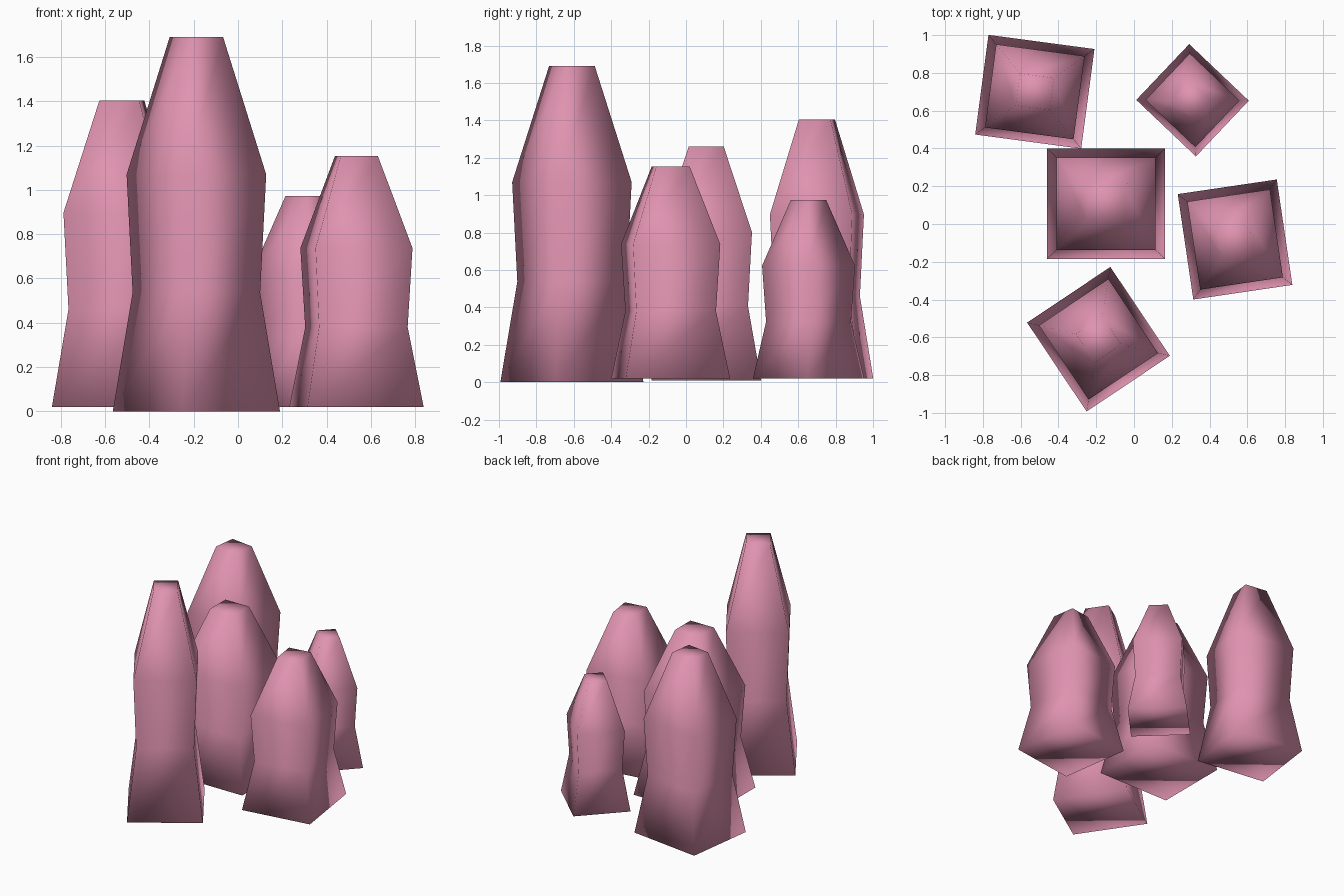
import bpy, bmesh, math

if "Cube" in bpy.data.objects:
    bpy.data.objects.remove(bpy.data.objects["Cube"])

pink = bpy.data.materials.new("pink_crystal")
pink.diffuse_color = (0.74, 0.29, 0.43, 1)
pink.use_nodes = True
pink.node_tree.nodes["Principled BSDF"].inputs["Base Color"].default_value = pink.diffuse_color

# Shared profile: (height fraction, width fraction) for base, waist, shoulder, top
PROFILE = [(0, 1), (0.318, 0.763), (0.633, 0.835), (1, 0.32)]


def pillar(name, x, y, z0, z1, width, depth, angle):
    """Square column lofted through the profile, capped and fully smooth."""
    bm = bmesh.new()
    rings = []
    for t, s in PROFILE:
        rings.append([bm.verts.new((sx * width * s / 2, sy * depth * s / 2, t * (z1 - z0)))
                      for sx, sy in ((-1, -1), (1, -1), (1, 1), (-1, 1))])
    for a, b in zip(rings, rings[1:]):
        for i in range(4):
            j = (i + 1) % 4
            bm.faces.new((a[i], a[j], b[j], b[i]))
    bm.faces.new(rings[0][::-1])
    bm.faces.new(rings[-1])
    for f in bm.faces:
        f.smooth = True
    me = bpy.data.meshes.new(name)
    bm.to_mesh(me)
    bm.free()
    me.materials.append(pink)
    ob = bpy.data.objects.new(name, me)
    ob.location = (x, y, z0)
    ob.rotation_euler.z = math.radians(angle)
    bpy.context.collection.objects.link(ob)


# Cluster of five crystals
pillar("front_tall_crystal", -0.188, -0.61, 0.0, 1.69, 0.566, 0.53, -56.2)
pillar("back_left_crystal", -0.525, 0.70, 0.02, 1.405, 0.566, 0.532, -7.6)
pillar("middle_crystal", -0.148, 0.108, 0.01, 1.26, 0.626, 0.586, 0)
pillar("right_crystal", 0.535, -0.082, 0.02, 1.153, 0.564, 0.53, -81.6)
pillar("back_small_crystal", 0.31, 0.655, 0.02, 0.973, 0.435, 0.407, -43.5)
